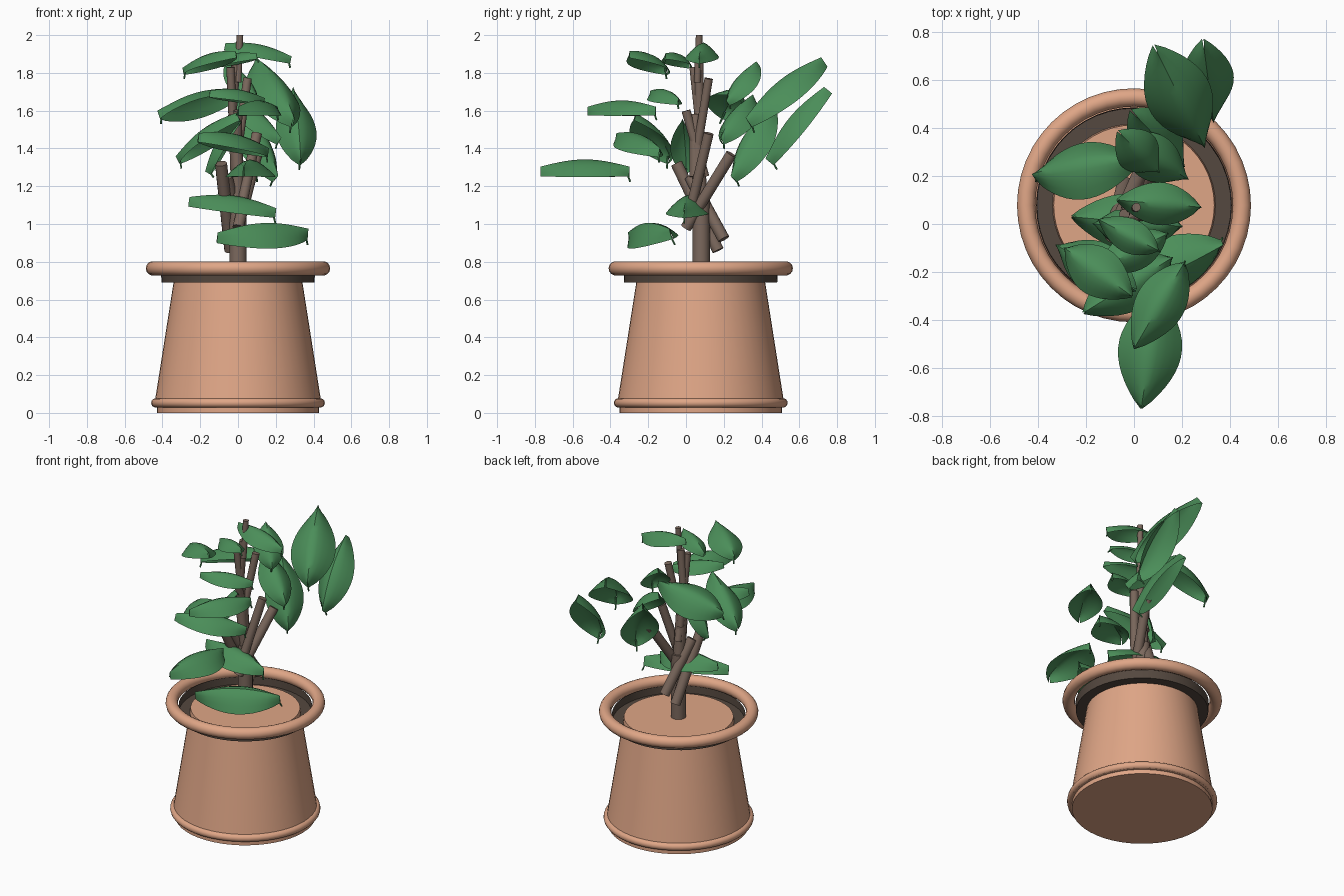
import bpy, math
from mathutils import Vector, Matrix

if "Cube" in bpy.data.objects:
    bpy.data.objects.remove(bpy.data.objects["Cube"])

def material(name, rgb):
    m = bpy.data.materials.new(name)
    m.diffuse_color = (*rgb, 1)
    m.use_nodes = True
    m.node_tree.nodes["Principled BSDF"].inputs["Base Color"].default_value = m.diffuse_color
    return m

CLAY = material("terracotta", (0.74, 0.38, 0.24))
SOIL = material("dark_soil", (0.09, 0.065, 0.05))
BARK = material("bark", (0.20, 0.14, 0.11))
LEAF = material("leaf_green", (0.07, 0.27, 0.10))
CY = 0.078  # pot centre in y

def finish(o, name, mat):
    o.name = name
    o.data.materials.append(mat)
    bpy.ops.object.select_all(action='DESELECT')
    o.select_set(True)
    bpy.context.view_layer.objects.active = o
    bpy.ops.object.shade_smooth_by_angle(angle=math.radians(40))
    return o

def cone(name, r1, r2, z0, z1, mat, fill='NGON'):
    bpy.ops.mesh.primitive_cone_add(vertices=48, radius1=r1, radius2=r2, depth=z1 - z0, end_fill_type=fill,
                                    location=(0, CY, (z0 + z1) / 2))
    return finish(bpy.context.object, name, mat)

def ring(name, major, minor, z):
    bpy.ops.mesh.primitive_torus_add(major_radius=major, minor_radius=minor, major_segments=48,
                                     minor_segments=14, location=(0, CY, z))
    return finish(bpy.context.object, name, CLAY)

def rod(name, a, b, r, mat, sides=14):
    a, b = Vector(a), Vector(b)
    d = b - a
    bpy.ops.mesh.primitive_cylinder_add(vertices=sides, radius=r, depth=d.length, location=(a + b) / 2,
                                        rotation=d.to_track_quat('Z', 'Y').to_euler())
    return finish(bpy.context.object, name, mat)

# Pot
cone("pot_body", 0.445, 0.335, 0.03, 0.73, CLAY)
cone("pot_foot", 0.43, 0.43, 0.0, 0.05, CLAY)
ring("pot_base_ring", 0.435, 0.025, 0.053)
ring("pot_rim", 0.45, 0.038, 0.765)
# Dark soil tray: flat floor with an open wall rising inside the rim
cone("soil", 0.405, 0.405, 0.69, 0.70, SOIL)
cone("soil_wall", 0.405, 0.408, 0.69, 0.75, SOIL, 'NOTHING')

# Trunk and branches: start, end, radius
branches = [
    ((0, .08, .70), (0, .08, 1.16), .046),
    ((0, .08, 1.1), (-.01, .06, 1.42), .036),
    ((0, .05, 1.25), (-.02, .05, 1.58), .032),
    ((-.02, .09, 1.35), (-.04, .04, 1.83), .022),
    ((-.03, .07, 1.6), (-.01, .07, 1.86), .024),
    ((0, .06, 1.75), (.01, .07, 2.0), .018),
    ((.02, .20, .92), (-.06, .02, 1.25), .032),
    ((-.04, .17, .86), (-.09, -.05, 1.32), .032),
    ((.0, .0, .98), (.10, .24, 1.37), .030),
    ((.02, .03, 1.1), (.10, .12, 1.48), .027),
    ((.0, .06, 1.4), (.05, .12, 1.77), .023),
    ((-.01, .1, 1.25), (.0, .0, 1.6), .024),
]
for i, (a, b, r) in enumerate(branches):
    rod(f"branch_{i + 1}", a, b, r, BARK)

def leaf(i, base, tip, ratio=0.25, roll=0):
    """Arched leaf whose edges fold down along its whole length."""
    p, q = Vector(base), Vector(tip)
    d = q - p
    L = d.length
    d.normalize()
    side = Matrix.Rotation(math.radians(roll), 3, d) @ d.cross(Vector((0, 0, 1))).normalized()
    up = side.cross(d)
    N, M = 14, 8
    verts, faces = [], []
    for a in range(N + 1):
        t = a / N
        bulge = math.sin(math.pi * t)
        w = L * ratio * (0.03 + 0.97 * math.sin(math.pi * t ** 0.92) ** 0.85)
        top, edge = L * (.05 + .08 * bulge), L * (-.06 - .005 * bulge)
        for b in range(M + 1):
            s = 2 * b / M - 1
            verts.append(p + d * L * t + side * w * s + up * (top + (edge - top) * abs(s) ** 1.6))
    for a in range(N):
        for b in range(M):
            k = a * (M + 1) + b
            faces.append((k, k + 1, k + M + 2, k + M + 1))
    me = bpy.data.meshes.new("leaf")
    me.from_pydata(verts, [], faces)
    o = bpy.data.objects.new("leaf", me)
    bpy.context.collection.objects.link(o)
    finish(o, f"leaf_{i}", LEAF)
    # short stalk hanging from the leaf end
    rod(f"leaf_stalk_{i}", p + d * .02 + up * .01, p - d * .005 - up * L * .12, .005, LEAF, 6)

# Leaves: stalk end, pointed end, half width ratio, roll
leaves = [
    ((.37, -.08, .95), (-.11, -.30, .93), .23, -18),
    ((.20, -.01, 1.06), (-.26, .03, 1.12)),
    ((.10, -.30, 1.28), (.03, -.77, 1.28), .28),
    ((.21, -.16, 1.60), (.0, -.52, 1.60)),
    ((-.42, .20, 1.58), (.02, .27, 1.70), .28, -25),
    ((-.32, -.09, 1.34), (.0, -.27, 1.57)),
    ((.16, -.14, 1.38), (-.21, -.37, 1.46)),
    ((-.29, -.10, 1.81), (-.01, -.30, 1.90), .29),
    ((.28, .07, 1.87), (-.07, .10, 1.94)),
    ((.10, -.11, 1.89), (-.15, .02, 1.84)),
    ((.14, -.04, 1.65), (-.15, -.19, 1.69)),
    ((.29, .33, 1.54), (.09, .73, 1.86), .25),
    ((.33, .44, 1.33), (.29, .75, 1.71), .22),
    ((.20, .25, 1.24), (.0, .46, 1.62)),
    ((.10, .22, 1.64), (-.06, .38, 1.85), .30),
    ((.22, .19, 1.44), (-.05, .36, 1.67)),
    ((-.16, .0, 1.27), (.0, -.02, 1.55), .22),
]
for i, args in enumerate(leaves, 1):
    leaf(i, *args)
